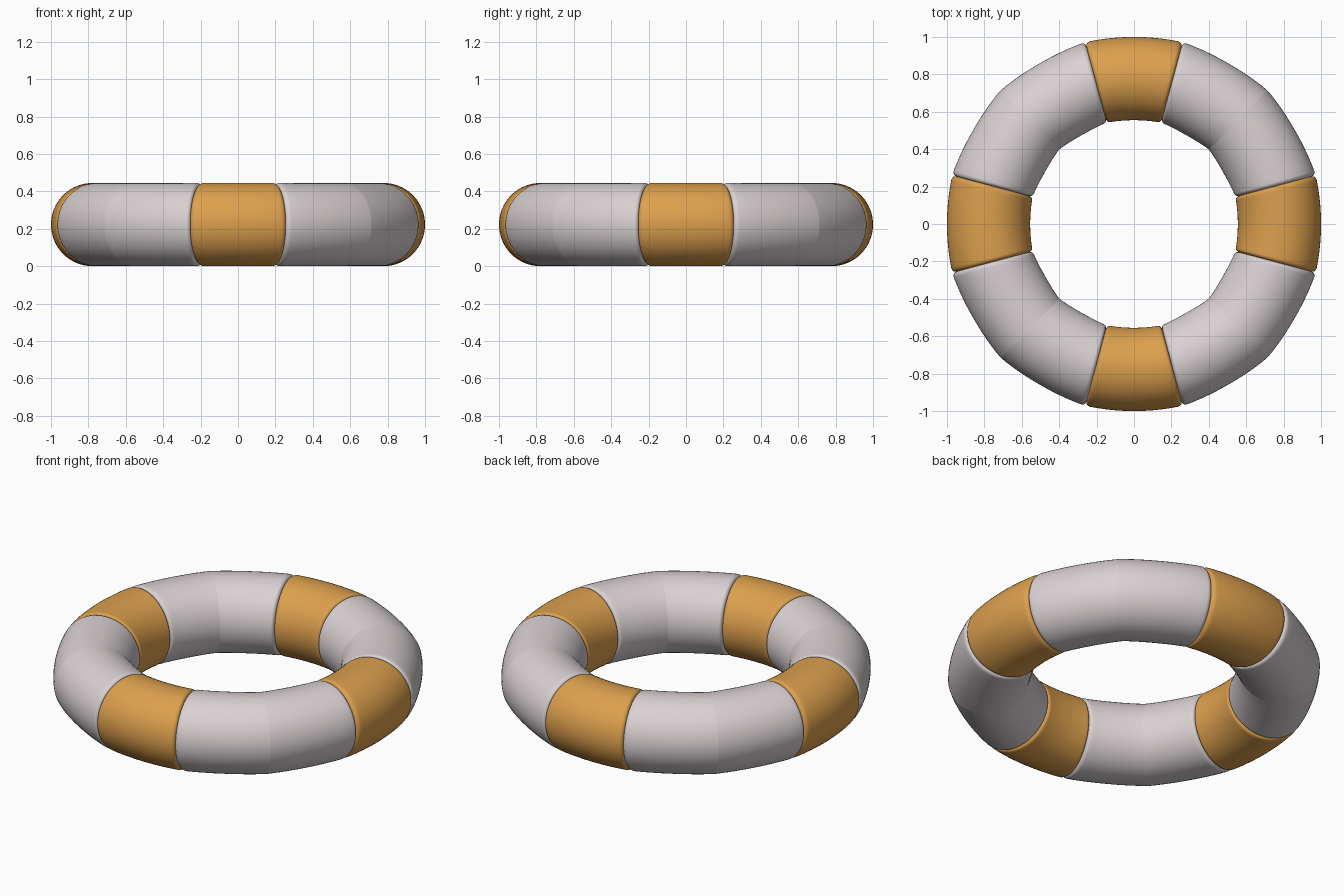
import bpy, bmesh
from math import sin, cos, pi, radians, sqrt

if "Cube" in bpy.data.objects:
    bpy.data.objects.remove(bpy.data.objects["Cube"])

TUBE = 0.2225    # tube radius
MID_Z = 0.2225
LIP = 0.022      # rounding at segment ends
SIDES = 64


def material(name, rgb):
    m = bpy.data.materials.new(name)
    m.diffuse_color = (*rgb, 1)
    m.use_nodes = True
    m.node_tree.nodes["Principled BSDF"].inputs["Base Color"].default_value = m.diffuse_color
    return m


# Sweep a circle around the ring between -half and +half degrees about centre
def segment(name, centre, half, path_radius, mat, kink):
    half = radians(half)
    lip_angle = LIP / 0.78
    ends = [half - lip_angle * (1 - cos(i * pi / 12)) for i in range(7)]
    body = [(half - lip_angle) * i / 12 for i in range(12)]
    positive = sorted(set(body + ends))
    angles = [-a for a in reversed(positive) if a > 0] + positive
    bm = bmesh.new()
    rings = []
    for a in angles:
        path = path_radius(abs(a) / half)
        d = min(1, (half - abs(a)) / lip_angle)
        r = TUBE - LIP * (1 - sqrt(max(0, 1 - (1 - d) ** 2)))
        ang = radians(centre) + a
        ring = []
        for j in range(SIDES):
            t = 2 * pi * j / SIDES
            rho = path + r * cos(t)
            ring.append(bm.verts.new((rho * cos(ang), rho * sin(ang), MID_Z + r * sin(t))))
        rings.append(ring)
    for r0, r1 in zip(rings, rings[1:]):
        for j in range(SIDES):
            k = (j + 1) % SIDES
            bm.faces.new((r0[j], r0[k], r1[k], r1[j])).smooth = True
    # end caps with sharp rims
    for ring in (rings[0], rings[-1]):
        bm.faces.new(ring)
    sharp = [rings[0], rings[-1]]
    if kink:
        sharp.append(rings[len(rings) // 2])
    for ring in sharp:
        for j in range(SIDES):
            bm.edges.get((ring[j], ring[(j + 1) % SIDES])).smooth = False
    bmesh.ops.recalc_face_normals(bm, faces=bm.faces)
    mesh = bpy.data.meshes.new(name)
    bm.to_mesh(mesh)
    bm.free()
    mesh.materials.append(mat)
    obj = bpy.data.objects.new(name, mesh)
    bpy.context.collection.objects.link(obj)


orange = material("orange", (0.72, 0.35, 0.075))
white = material("off_white", (0.70, 0.64, 0.65))

# Four short bands and four long sections with a soft crease in the middle
for i in range(4):
    segment(f"orange_band_{i + 1}", 90 * i, 15,
            lambda u: 0.7775 + 0.006 * u * u, orange, False)
    segment(f"white_section_{i + 1}", 90 * i + 45, 30,
            lambda u: 0.787 - 0.003 * u - 0.012 * sin(pi * u), white, True)
